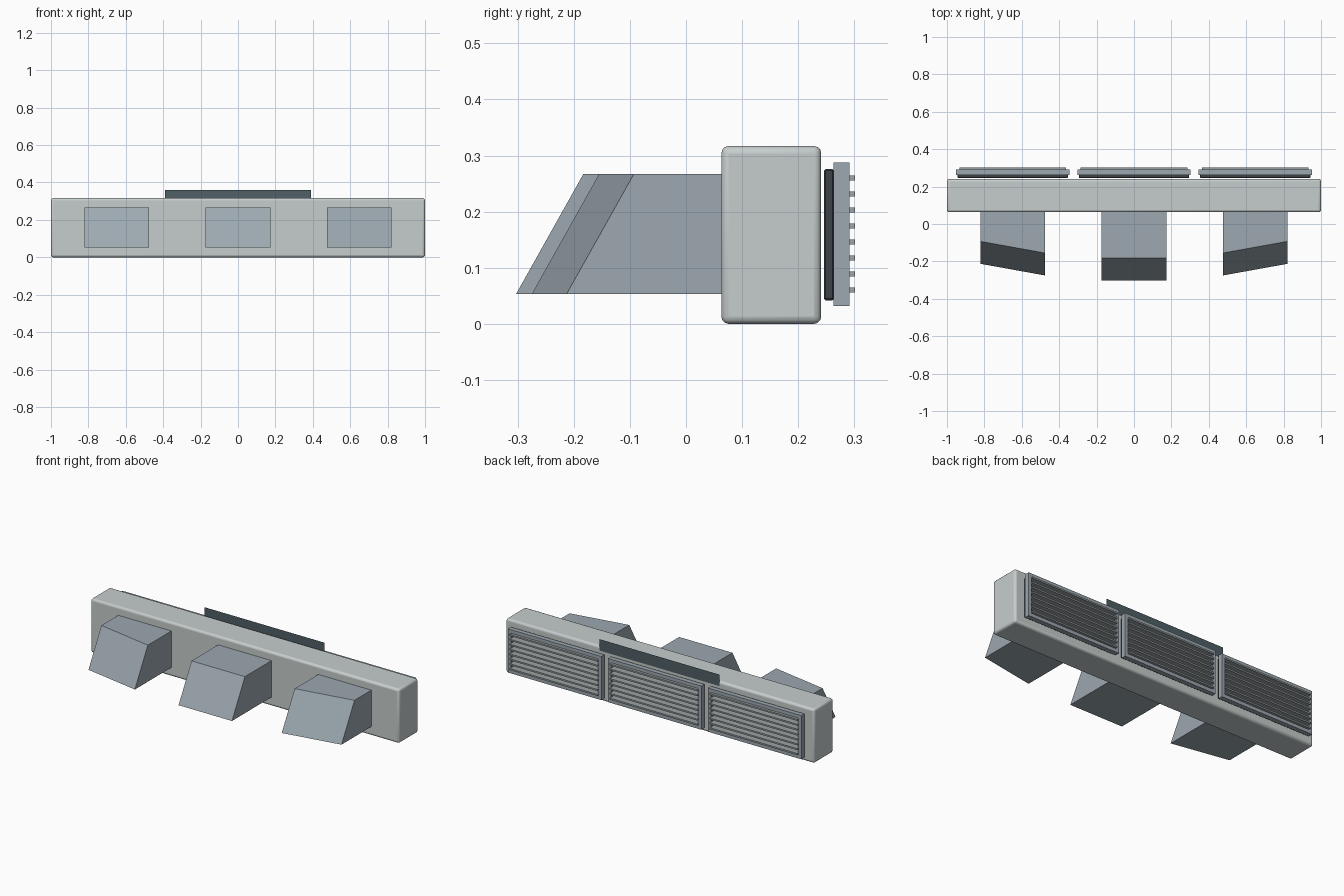
import bpy, bmesh

if "Cube" in bpy.data.objects:
    bpy.data.objects.remove(bpy.data.objects["Cube"])


def material(name, srgb):
    m = bpy.data.materials.new(name)
    lin = [((c / 255 + 0.055) / 1.055) ** 2.4 for c in srgb]
    m.diffuse_color = (*lin, 1)
    m.use_nodes = True
    m.node_tree.nodes["Principled BSDF"].inputs["Base Color"].default_value = m.diffuse_color
    return m


PALE = material("pale_grey", (198, 206, 205))
SLATE = material("slate_grey", (156, 168, 176))
SLAT = material("slat_grey", (156, 162, 164))
DARK = material("charcoal", (60, 66, 72))
PLATE = material("dark_teal", (80, 96, 103))


def mesh_object(name, bm, mat, bevel=0, segments=1):
    bmesh.ops.recalc_face_normals(bm, faces=bm.faces)
    me = bpy.data.meshes.new(name)
    bm.to_mesh(me)
    bm.free()
    me.materials.append(mat)
    ob = bpy.data.objects.new(name, me)
    bpy.context.collection.objects.link(ob)
    if bevel:
        mod = ob.modifiers.new("bevel", 'BEVEL')
        mod.width, mod.segments = bevel, segments
    return ob


def add_box(bm, x, y, z):
    """Box between (min, max) pairs on each axis."""
    verts = bmesh.ops.create_cube(bm, size=1)["verts"]
    for v in verts:
        for i, (lo, hi) in enumerate((x, y, z)):
            v.co[i] = hi if v.co[i] > 0 else lo


# Main housing with rounded edges
bm = bmesh.new()
add_box(bm, (-1, 1), (0.063, 0.241), (0, 0.317))
body = mesh_object("housing", bm, PALE, 0.013, 3)
bpy.context.view_layer.objects.active = body
body.select_set(True)
bpy.ops.object.shade_smooth_by_angle()

# Thin upright plate behind the top edge
bm = bmesh.new()
bm.faces.new([bm.verts.new(p) for p in (
    (-0.39, 0.245, 0.293), (0.39, 0.245, 0.293),
    (0.39, 0.245, 0.36), (-0.39, 0.245, 0.36))])
mesh_object("top_plate", bm, PLATE)


# Front blocks: sloped faces, the outer two swept back
def front_block(name, x0, x1, y0, y1):
    """y0 and y1 are the lower front edge at x0 and x1."""
    bm = bmesh.new()
    add_box(bm, (x0, x1), (-1, 0.07), (0.053, 0.267))
    for v in bm.verts:
        if v.co.y < 0:
            v.co.y = y0 if v.co.x == min(w.co.x for w in bm.verts) else y1
            if v.co.z > 0.16:
                v.co.y += 0.12
    mesh_object(name, bm, SLATE)


front_block("front_block_left", -0.82, -0.476, -0.213, -0.275)
front_block("front_block_centre", -0.173, 0.173, -0.303, -0.303)
front_block("front_block_right", 0.476, 0.82, -0.275, -0.213)

# Rear vents: dark backing, open frame and horizontal slats
for side, cx in (("left", -0.648), ("centre", 0), ("right", 0.648)):
    bm = bmesh.new()
    add_box(bm, (cx - 0.295, cx + 0.295), (0.246, 0.264), (0.042, 0.276))
    mesh_object("vent_backing_" + side, bm, DARK, 0.003)

    bm = bmesh.new()
    rail = 0.02
    for s in (-1, 1):
        xs = sorted((cx + s * 0.303, cx + s * (0.303 - rail)))
        add_box(bm, xs, (0.263, 0.291), (0.032, 0.288))
        zs = sorted((0.16 + s * 0.128, 0.16 + s * (0.128 - rail)))
        add_box(bm, (cx - 0.283, cx + 0.283), (0.263, 0.291), zs)
    mesh_object("vent_frame_" + side, bm, SLATE)

    bm = bmesh.new()
    for i in range(8):
        z = 0.06 + i * 0.0286
        add_box(bm, (cx - 0.285, cx + 0.285), (0.264, 0.301), (z - 0.0045, z + 0.0045))
    mesh_object("vent_slats_" + side, bm, SLAT)
